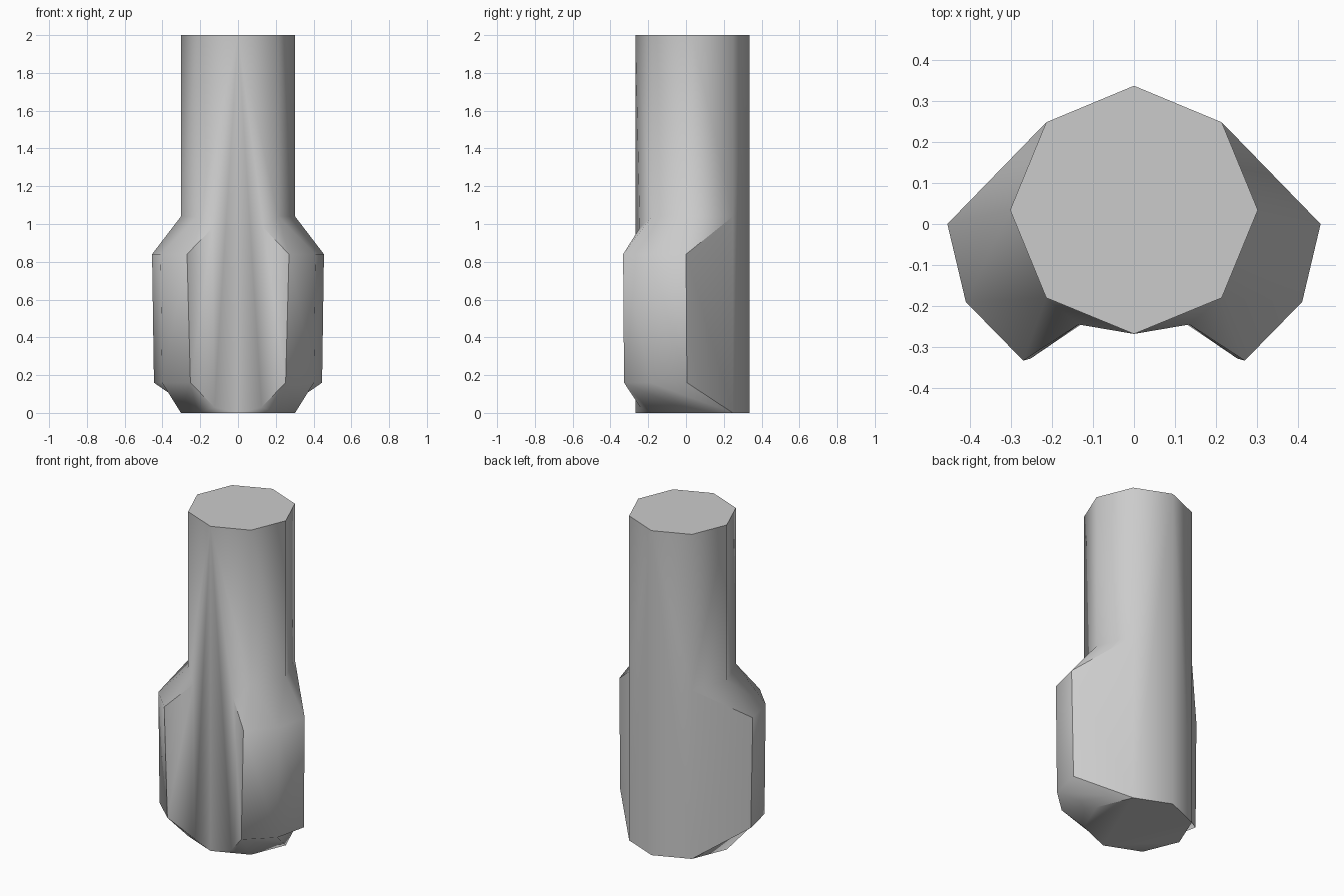
import bpy, bmesh, math

if "Cube" in bpy.data.objects:
    bpy.data.objects.remove(bpy.data.objects["Cube"])

# Right half of the octagonal shaft, from back to front
OCT = [(0, .337), (.214, .248), (.302, .034), (.214, -.18), (0, -.268)]
# Outer outline of the side lobe at its upper and lower rim
LOBE_HI = [(.455, 0), (.41, -.19), (.27, -.333)]
LOBE_LO = [(.445, .005), (.402, -.19), (.252, -.328)]

bm = bmesh.new()


def ring(points, z):
    return [bm.verts.new((x, y, z)) for x, y in points]


base = ring(OCT, 0)
top = ring(OCT, 2)
mid = ring(OCT[1:4], 1.04)
lo = ring(LOBE_LO, .16)
hi = ring(LOBE_HI, .84)
a_lo = bm.verts.new((.125, -.242, .03))
a_hi = bm.verts.new((.135, -.245, .98))


def face(*v):
    bm.faces.new(v)


# Shaft caps and back wall
face(*top)
face(*base)
face(base[0], base[1], mid[0], top[1], top[0])

for i in range(2):
    face(mid[i], mid[i + 1], top[i + 2], top[i + 1])   # shaft above lobe
    face(hi[i], hi[i + 1], mid[i + 1], mid[i])         # upper slope
    face(lo[i], lo[i + 1], hi[i + 1], hi[i])           # lobe side
    face(base[i + 1], base[i + 2], lo[i + 1], lo[i])   # lower slope

# Lobe back and inner front sides
face(base[1], lo[0], hi[0], mid[0])
face(lo[2], a_lo, a_hi, hi[2])
face(hi[2], a_hi, mid[2])
face(lo[2], a_lo, base[3])

# Front of the shaft between the lobes
face(base[4], base[3], a_lo)
fan = [base[4], a_lo, a_hi, mid[2], top[3]]
for p, q in zip(fan, fan[1:]):
    face(top[4], p, q)

bmesh.ops.recalc_face_normals(bm, faces=bm.faces)
# an open half: make sure the top cap points up
cap = max(bm.faces, key=lambda f: f.calc_center_median().z)
if cap.normal.z < 0:
    bmesh.ops.reverse_faces(bm, faces=bm.faces)

mesh = bpy.data.meshes.new("lobed_shaft")
bm.to_mesh(mesh)
bm.free()
shaft = bpy.data.objects.new("lobed_shaft", mesh)
bpy.context.collection.objects.link(shaft)
bpy.context.view_layer.objects.active = shaft
shaft.select_set(True)
bpy.ops.object.shade_smooth_by_angle(angle=math.radians(46))

# Left half
mirror = shaft.modifiers.new("left_half", 'MIRROR')
mirror.use_axis = (True, False, False)
mirror.use_clip = True
mirror.merge_threshold = .001
